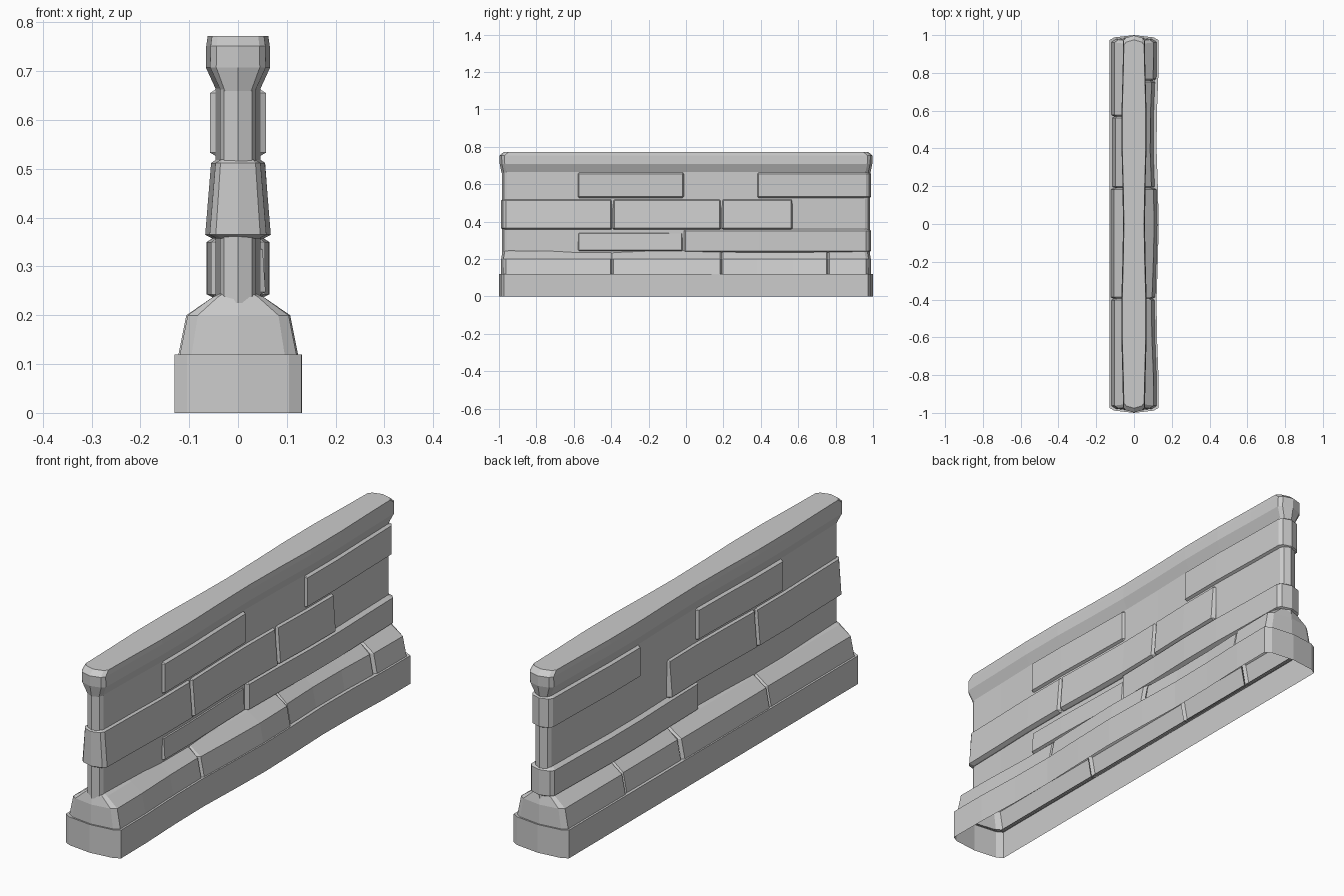
import bpy, bmesh
from math import cos, pi

if "Cube" in bpy.data.objects:
    bpy.data.objects.remove(bpy.data.objects["Cube"])


def wave(x, y, stout):
    """Gentle hand-cut waviness of the long sides."""
    if stout:
        return x + (0.006 * cos(2.2 * pi * y) - 0.005) * (x > 0.05)
    return x - (0.005 * cos(2 * pi * y)) * (1 if x > 0.03 else -1 if x < -0.03 else 0)


def outline(y0, y1, w, inset, ends):
    """Right half of the plan outline; pointed where a block reaches a wall end."""
    pts = []
    if ends[0]:
        a = y0 + inset
        pts += [(0, a), (w * 0.8, a + 0.012), (w, a + 0.027)]
    else:
        pts += [(w - 0.014, y0), (w, y0 + 0.008)]
    n = max(1, round((y1 - y0) / 0.2))
    pts += [(w, y0 + (y1 - y0) * i / n) for i in range(1, n)]
    if ends[1]:
        b = y1 - inset
        pts += [(w, b - 0.027), (w * 0.8, b - 0.012), (0, b)]
    else:
        pts += [(w, y1 - 0.008), (w - 0.014, y1)]
    return pts


def block(name, y0, y1, rings, side=0, hollow=False, top=True, stout=False):
    """Loft rings of (half width, z, end inset). side=+1/-1 keeps only one half."""
    ends = (y0 < -0.95, y1 > 0.95)
    bm = bmesh.new()
    loops, hidden = [], set()
    for w, z, inset in rings:
        right = outline(y0, y1, w, inset, ends)
        k = len(right)
        if side:
            pts = [(side * x, y) for x, y in right]
            if not ends[1]:
                pts.append((0, y1))
            if not ends[0]:
                pts.append((0, y0))
            hidden = set(range(k - 1, len(pts)))
        else:
            left = [(-x, y) for x, y in reversed(right) if x > 1e-6]
            pts = right + left
            if not ends[1]:
                hidden.add(k - 1)
            if not ends[0]:
                hidden.add(len(pts) - 1)
        loops.append([bm.verts.new((wave(x, y, stout), y, z)) for x, y in pts])
    n = len(loops[0])
    for lo, hi in zip(loops, loops[1:]):
        for i in range(n):
            if hollow and i in hidden:
                continue
            j = (i + 1) % n
            bm.faces.new((lo[i], lo[j], hi[j], hi[i]))
    if not hollow:
        bm.faces.new(loops[0][::-1])
    if top:
        bm.faces.new(loops[-1])
    bmesh.ops.recalc_face_normals(bm, faces=bm.faces)
    me = bpy.data.meshes.new(name)
    bm.to_mesh(me)
    bm.free()
    ob = bpy.data.objects.new(name, me)
    bpy.context.collection.objects.link(ob)
    return ob


def brick_rings(z0, z1, w0, w1):
    """Chamfered brick section, half width w0 at the bottom and w1 at the top."""
    return [(w0 - 0.015, z0, 0.012), (w0, z0 + 0.008, 0),
            (w1, z1 - 0.01, 0), (w1 - 0.015, z1, 0.012)]


# Hollow footing with a narrow top ledge
block("footing", -1, 1, [(0.13, 0, 0), (0.13, 0.12, 0), (0.108, 0.117, 0.015)],
      hollow=True, top=False, stout=True)


# Sloped plinth stones
def plinth(y0, y1, w, side=0):
    block("plinth_stone", y0, y1,
          [(w, 0.115, 0), (w - 0.017, 0.2, 0.002), (0.052, 0.237, 0.008), (0.036, 0.245, 0.012)],
          side, hollow=True, top=False, stout=True)


plinth(-0.99, -0.395, 0.12)
plinth(-0.395, 0.19, 0.123)
plinth(0.19, 0.76, 0.113, 1)
plinth(0.76, 0.99, 0.12, 1)
plinth(0.19, 0.57, 0.115, -1)
plinth(0.57, 0.99, 0.12, -1)

# Recessed wall core
block("wall_core", -0.985, 0.985, [(0.042, 0.225, 0), (0.042, 0.67, 0)])

# Raised brick courses: y range, z range, lower and upper half width, side
for y0, y1, z0, z1, w0, w1, side in [
    (-0.01, 0.99, 0.235, 0.36, 0.06, 0.06, 0),
    (-0.58, -0.015, 0.24, 0.345, 0.052, 0.046, 1),
    (-0.99, -0.395, 0.357, 0.522, 0.063, 0.051, 0),
    (-0.39, 0.187, 0.357, 0.522, 0.063, 0.051, 0),
    (0.192, 0.57, 0.357, 0.522, 0.062, 0.051, 1),
    (-0.58, -0.01, 0.525, 0.665, 0.053, 0.053, 0),
    (0.38, 0.99, 0.525, 0.665, 0.053, 0.053, 0),
]:
    block("brick", y0, y1, brick_rings(z0, z1, w0, w1), side)

# Flared coping along the top
block("coping", -1, 1, [(0.04, 0.66, 0.014), (0.062, 0.708, 0.004),
                        (0.061, 0.752, 0.002), (0.058, 0.772, 0.025)])
